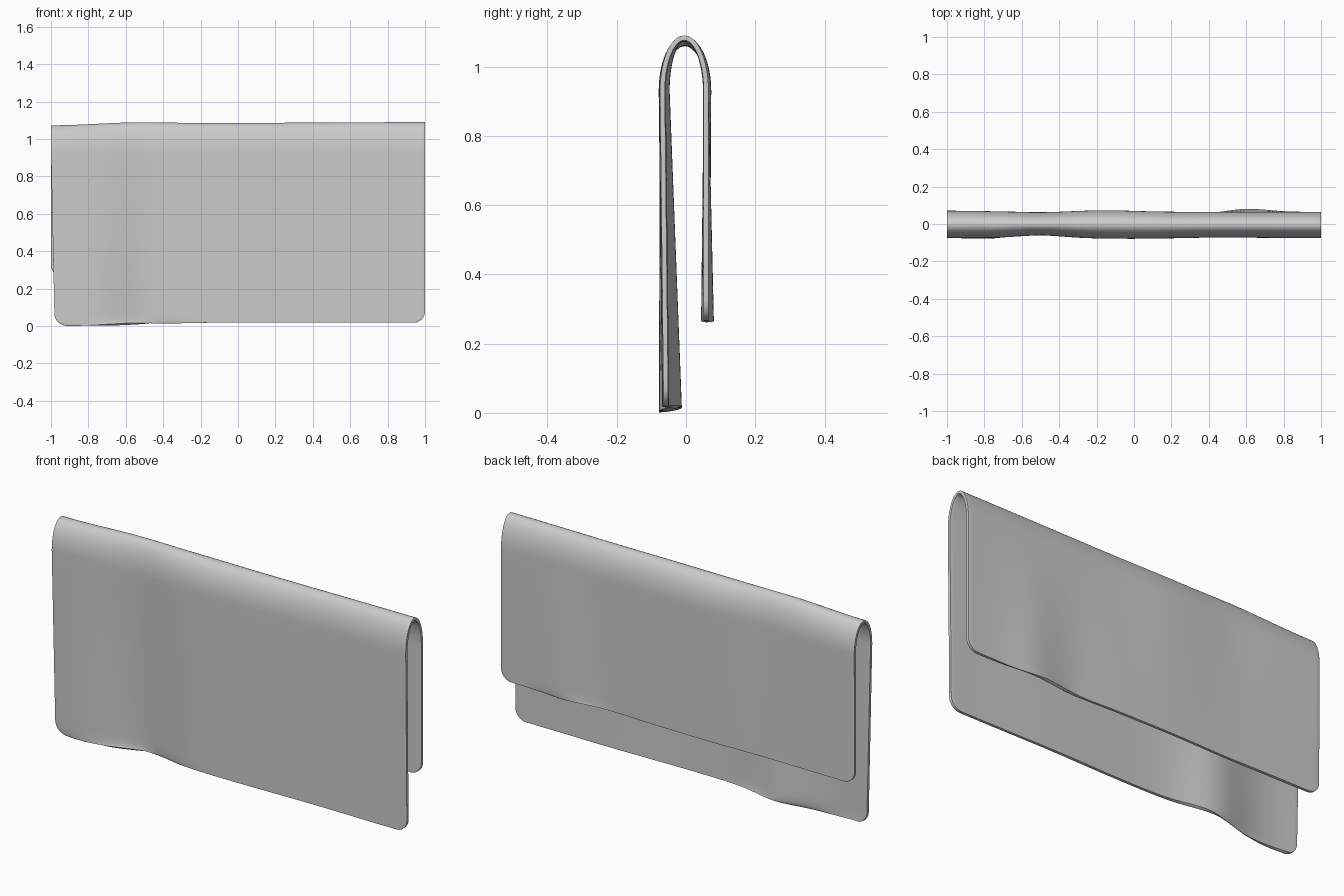
import bpy, bmesh, math

if "Cube" in bpy.data.objects:
    bpy.data.objects.remove(bpy.data.objects["Cube"])

COLS = 90
R = 0.06                      # rounded corner radius
CY, HALF = -0.005, 0.063      # centre and half width of the fold
ARC_Z, ARC_H = 0.93, 0.149    # start and height of the fold arch


def bump(x, c, w):
    return math.exp(-((x - c) / w) ** 2)


def front_wave(x, f):
    """Sideways folds of the front panel; f is 0 at the top and 1 at the hem."""
    dip = bump(x, -0.5, 0.17) * (0.014 + 0.026 * f)
    drift = -0.004 * bump(x, 0.0, 0.3) + 0.003 * bump(x, 0.45, 0.25)
    return dip + drift + 0.010 * f - 0.014 * f * bump(x, -0.85, 0.2)


def back_wave(x, f):
    """Sideways folds of the back panel."""
    top = 0.008 * bump(x, -0.15, 0.22) + 0.006 * bump(x, -1.0, 0.3) - 0.003 * bump(x, -0.5, 0.15)
    low = 0.016 * bump(x, 0.63, 0.14) - 0.008 * bump(x, 0.38, 0.15)
    return top * (1 - 0.5 * f) + low * f


def panel_rows():
    """Distances from the hem as fractions: fine in the corner, then even."""
    corner = [("d", R * (1 - math.cos(math.pi / 2 * i / 6))) for i in range(7)]
    return corner + [("t", i / 12) for i in range(1, 12)]


def drop(row, length):
    kind, v = row
    return v if kind == "d" else R + (length - R) * v


def inset(d):
    """How far the side edge pulls in near a hem."""
    return R - math.sqrt(max(0, R * R - (R - d) ** 2)) if d < R else 0


def point(part, v, x):
    rise = -0.013 * bump(x, -1.0, 0.3) + 0.004 * bump(x, -0.57, 0.2) + 0.004 * bump(x, 1.0, 0.6)
    if part == "arch":
        a = math.pi * (1 - v)
        y = CY + HALF * math.cos(a)
        k = 0.5 - 0.5 * math.cos(a)
        y += front_wave(x, 0) * k ** 2 + back_wave(x, 0) * (1 - k) ** 2
        return x, y, ARC_Z + (ARC_H + rise) * math.sin(a)
    hem = 0.018 - 0.015 * bump(x, -0.9, 0.3) if part == "front" else 0.265
    d = drop(v, ARC_Z - hem)
    f = 1 - d / (ARC_Z - hem)
    wave = front_wave(x, f) if part == "front" else back_wave(x, f)
    side = -1 if part == "front" else 1
    px = x * (1 - inset(d))
    if part == "front":
        px += 0.02 * f * max(0, -x)
    return px, CY + side * HALF + wave, hem + d


# Draped cloth: front panel, arch over the rail, back panel
rows = [("front", r) for r in panel_rows()]
rows += [("arch", i / 24) for i in range(25)]
rows += [("back", r) for r in reversed(panel_rows())]

bm = bmesh.new()
grid = [[bm.verts.new(point(p, v, -1 + 2 * i / COLS)) for i in range(COLS + 1)]
        for p, v in rows]
for a, b in zip(grid, grid[1:]):
    for i in range(COLS):
        bm.faces.new((a[i], a[i + 1], b[i + 1], b[i])).smooth = True
mesh = bpy.data.meshes.new("draped_towel")
bm.to_mesh(mesh)
bm.free()
towel = bpy.data.objects.new("draped_towel", mesh)
bpy.context.collection.objects.link(towel)

# Cloth thickness with soft rounded hems
solid = towel.modifiers.new("thickness", "SOLIDIFY")
solid.thickness = 0.014
solid.offset = 0
bev = towel.modifiers.new("soft_hem", "BEVEL")
bev.width = 0.006
bev.segments = 3
bev.limit_method = "ANGLE"
bev.angle_limit = math.radians(55)
